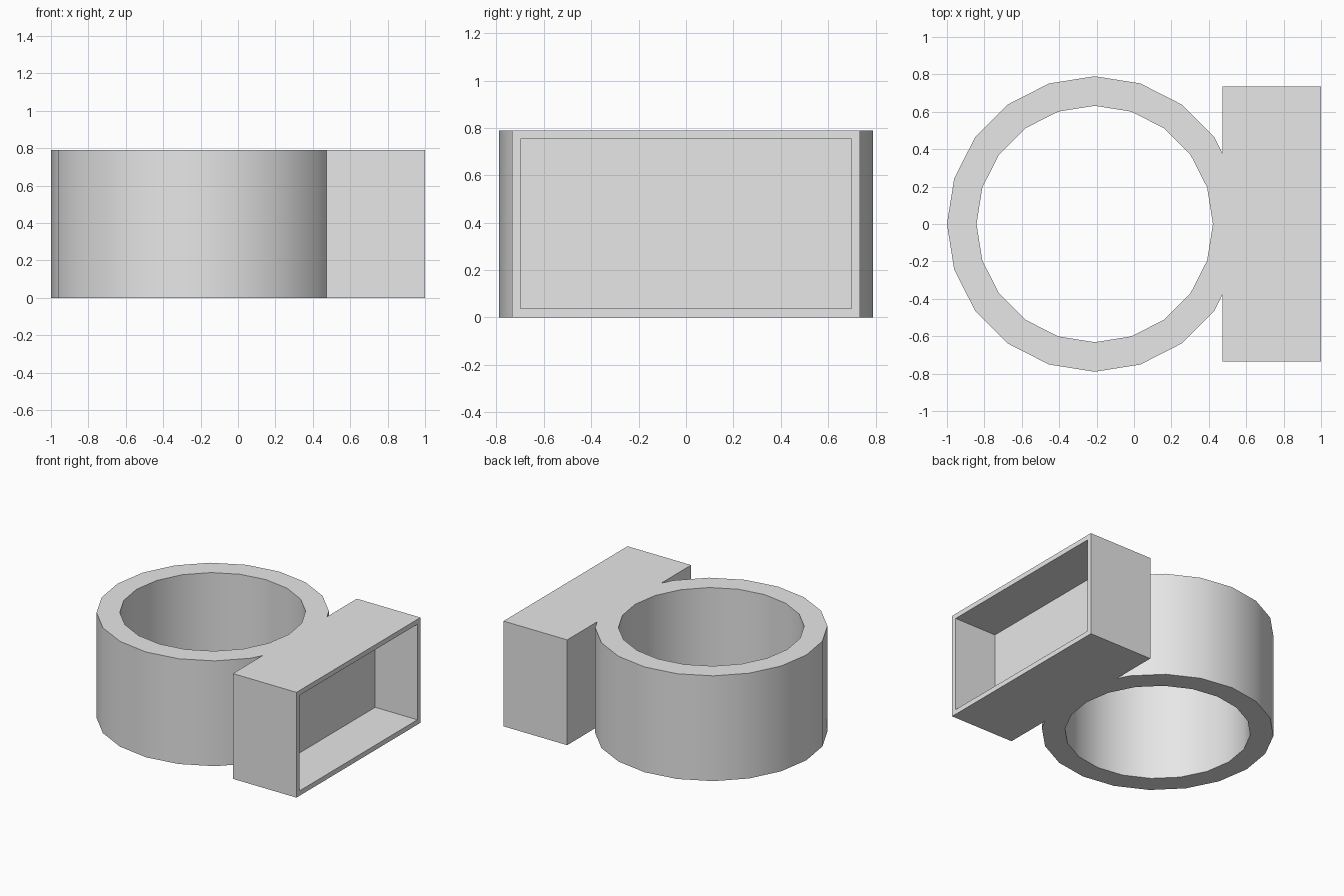
import bpy
import bmesh
import math
from mathutils import Vector

HEIGHT = 0.79
RING_X = -0.21
JOIN_X = 0.472

cube = bpy.data.objects.get("Cube")
if cube:
    bpy.data.objects.remove(cube, do_unlink=True)

grey = bpy.data.materials.new("plain grey")
grey.use_nodes = True
colour = (0.8, 0.8, 0.8, 1)
grey.diffuse_color = colour
grey.node_tree.nodes["Principled BSDF"].inputs["Base Color"].default_value = colour


def finish(name, bm):
    """Turn a bmesh into a named, coloured object."""
    bmesh.ops.recalc_face_normals(bm, faces=bm.faces)
    mesh = bpy.data.meshes.new(name)
    bm.to_mesh(mesh)
    bm.free()
    mesh.materials.append(grey)
    obj = bpy.data.objects.new(name, mesh)
    bpy.context.collection.objects.link(obj)
    return obj


# Ring: a rectangular section spun in twenty steps
bm = bmesh.new()
section = [(0.632, 0), (0.79, 0), (0.79, HEIGHT), (0.632, HEIGHT)]
verts = [bm.verts.new((RING_X + r, 0, z)) for r, z in section]
edges = [bm.edges.new((verts[i], verts[i - 1])) for i in range(len(verts))]
bmesh.ops.spin(bm, geom=verts + edges, cent=(RING_X, 0, 0), axis=(0, 0, 1),
               angle=math.tau, steps=20, use_merge=True)
bmesh.ops.remove_doubles(bm, verts=bm.verts, dist=0.0001)
bmesh.ops.recalc_face_normals(bm, faces=bm.faces)

# Trim the ring where it runs into the tray
bmesh.ops.bisect_plane(bm, geom=bm.verts[:] + bm.edges[:] + bm.faces[:],
                       plane_co=(JOIN_X, 0, 0), plane_no=(1, 0, 0), clear_outer=True)
ring = finish("ring", bm)
bpy.ops.object.select_all(action="DESELECT")
ring.select_set(True)
bpy.context.view_layer.objects.active = ring
bpy.ops.object.shade_smooth_by_angle(angle=math.radians(30))

# Tray: a box whose outward side is inset and pushed in
bm = bmesh.new()
bmesh.ops.create_cube(bm, size=1)
bmesh.ops.scale(bm, vec=(1 - JOIN_X, 1.47, HEIGHT), verts=bm.verts)
bmesh.ops.translate(bm, vec=((1 + JOIN_X) / 2, 0, HEIGHT / 2), verts=bm.verts)
opening = max(bm.faces, key=lambda f: f.calc_center_median().x)
bmesh.ops.inset_region(bm, faces=[opening], thickness=0.052)
floor = bmesh.ops.extrude_discrete_faces(bm, faces=[opening])["faces"][0]
bmesh.ops.translate(bm, vec=Vector((-0.35, 0, 0)), verts=floor.verts)
finish("side_tray", bm)
